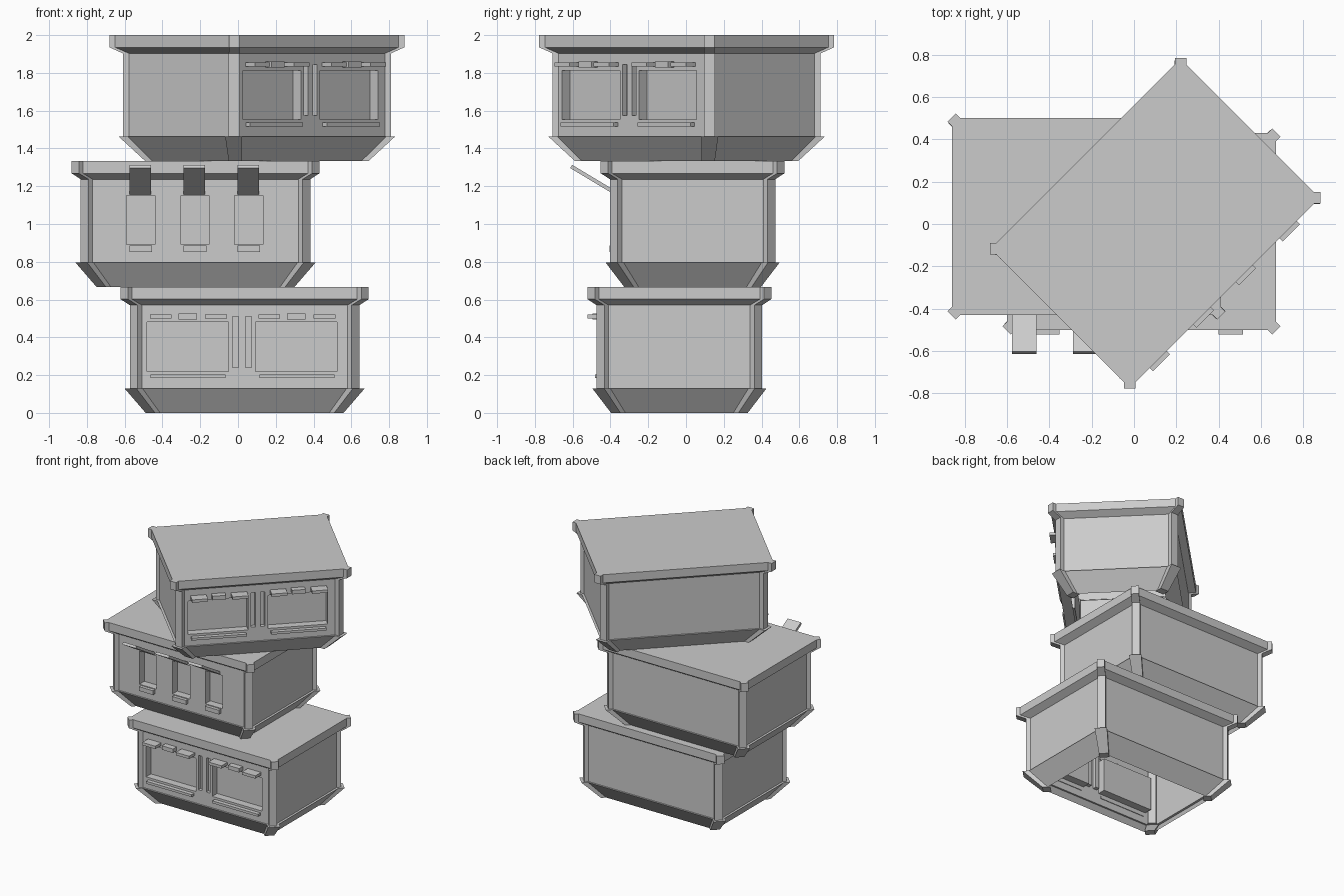
import bpy, bmesh, math
from mathutils import Matrix, Vector

if "Cube" in bpy.data.objects:
    bpy.data.objects.remove(bpy.data.objects["Cube"])

H = 2 / 3            # height of one storey
WX, WY = 0.585, 0.415  # wall half sizes
# profile: half x, half y, z, corner post width
PROFILE = [(0.497, 0.335, 0.0, 0.07), (0.603, 0.428, 0.13, 0.088),
           (WX, WY, 0.13, 0.058), (WX, WY, 0.57, 0.058),
           (0.635, 0.465, 0.602, 0.055), (0.635, 0.465, H, 0.055)]


def finish(name, bm, mat, normals=True):
    if normals:
        bmesh.ops.recalc_face_normals(bm, faces=bm.faces)
    me = bpy.data.meshes.new(name)
    bm.to_mesh(me)
    bm.free()
    ob = bpy.data.objects.new(name, me)
    bpy.context.collection.objects.link(ob)
    ob.matrix_world = mat
    return ob


def quad(bm, pts):
    bm.faces.new([bm.verts.new(p) for p in pts])


def box(bm, x0, x1, y0, y1, z0, z1):
    m = Matrix.Translation(((x0 + x1) / 2, (y0 + y1) / 2, (z0 + z1) / 2)) @ \
        Matrix.Diagonal((x1 - x0, y1 - y0, z1 - z0, 1))
    bmesh.ops.create_cube(bm, size=1, matrix=m)


def loft(bm, rings, skip=()):
    vs = [[bm.verts.new(p) for p in r] for r in rings]
    for i in range(len(vs) - 1):
        for j in range(4):
            if (i, j) not in skip:
                k = (j + 1) % 4
                bm.faces.new((vs[i][j], vs[i][k], vs[i + 1][k], vs[i + 1][j]))
    return vs


def shell(name, mat, holes, depth):
    # flared open-bottomed body with capped rim
    bm = bmesh.new()
    rings = [[(-a, -b, z), (a, -b, z), (a, b, z), (-a, b, z)] for a, b, z, w in PROFILE]
    vs = loft(bm, rings, skip={(2, 0)})
    bm.faces.new(vs[-1])
    # front wall as a grid with holes left out
    xs = sorted({-WX, WX} | {v for h in holes for v in h[:2]})
    zs = sorted({0.13, 0.57} | {v for h in holes for v in h[2:]})
    for x0, x1 in zip(xs, xs[1:]):
        for z0, z1 in zip(zs, zs[1:]):
            cx, cz = (x0 + x1) / 2, (z0 + z1) / 2
            if not any(h[0] < cx < h[1] and h[2] < cz < h[3] for h in holes):
                quad(bm, [(x0, -WY, z0), (x1, -WY, z0), (x1, -WY, z1), (x0, -WY, z1)])
    # recesses behind the holes
    for x0, x1, z0, z1 in holes:
        d = depth if x1 - x0 > 0.05 else 0.03
        c = [(x0, z0), (x1, z0), (x1, z1), (x0, z1)]
        quad(bm, [(x, -WY + d, z) for x, z in c])
        for (xa, za), (xb, zb) in zip(c, c[1:] + c[:1]):
            quad(bm, [(xa, -WY, za), (xb, -WY, zb), (xb, -WY + d, zb), (xa, -WY + d, za)])
    bmesh.ops.remove_doubles(bm, verts=bm.verts, dist=1e-5)
    finish(name + "_body", bm, mat)


def posts(name, mat):
    # diagonal corner posts following the body profile
    bm = bmesh.new()
    for sx in (-1, 1):
        for sy in (-1, 1):
            d = Vector((sx, sy, 0)).normalized()
            t = Vector((-d.y, d.x, 0))
            rings = []
            for a, b, z, w in PROFILE:
                c = Vector((sx * a, sy * b, z))
                o, i = c + d * 0.003, c - d * 0.055
                rings.append([o - t * w / 2, o + t * w / 2, i + t * w / 2, i - t * w / 2])
            vs = loft(bm, rings)
            bm.faces.new(vs[0])
            bm.faces.new(vs[-1])
    finish(name + "_corner_posts", bm, mat)


def wide_storey(name, mat):
    # two big windows with a pair of slots between
    holes = [(-0.518, -0.085, 0.22, 0.48), (0.057, 0.49, 0.22, 0.48),
             (-0.064, -0.032, 0.24, 0.51), (0.005, 0.036, 0.24, 0.51)]
    shell(name, mat, holes, 0.06)
    posts(name, mat)
    ledges, rails = bmesh.new(), bmesh.new()
    for dx in (0, 0.575):
        for x0, x1, y, z0, z1 in [(-0.502, -0.388, -0.487, 0.5, 0.522),
                                  (-0.35, -0.253, -0.46, 0.495, 0.526),
                                  (-0.21, -0.094, -0.487, 0.5, 0.522)]:
            box(ledges, x0 + dx, x1 + dx, y, -WY + 0.005, z0, z1)
        box(rails, -0.497 + dx, -0.1 + dx, -0.446, -WY + 0.005, 0.184, 0.203)
    finish(name + "_window_ledges", ledges, mat)
    finish(name + "_window_rails", rails, mat)


def awning_storey(name, mat):
    # three narrow windows with sills and raised flaps
    cs = (-0.29, -0.003, 0.282)
    shell(name, mat, [(c - 0.075, c + 0.075, 0.225, 0.485) for c in cs], 0.06)
    posts(name, mat)
    sills, flaps = bmesh.new(), bmesh.new()
    for c in cs:
        box(sills, c - 0.06, c + 0.06, -WY - 0.025, -WY + 0.005, 0.186, 0.219)
        r = bmesh.ops.create_cube(flaps, size=1, matrix=Matrix.Diagonal((0.115, 0.28, 0.02, 1)))
        bmesh.ops.transform(flaps, verts=r["verts"], matrix=Matrix.Translation(
            (c - 0.003, -0.523, 0.566)) @ Matrix.Rotation(math.radians(-31), 4, 'X'))
    finish(name + "_sills", sills, mat)
    finish(name + "_flaps", flaps, mat)


# three stacked storeys, the top one turned by 45 degrees
wide_storey("lower_storey", Matrix.Translation((0.035, -0.035, 0)))
awning_storey("middle_storey", Matrix.Translation((-0.225, 0.035, H)))
wide_storey("upper_storey", Matrix.Translation((0.1, 0.003, 2 * H)) @ Matrix.Rotation(math.pi / 4, 4, 'Z'))
